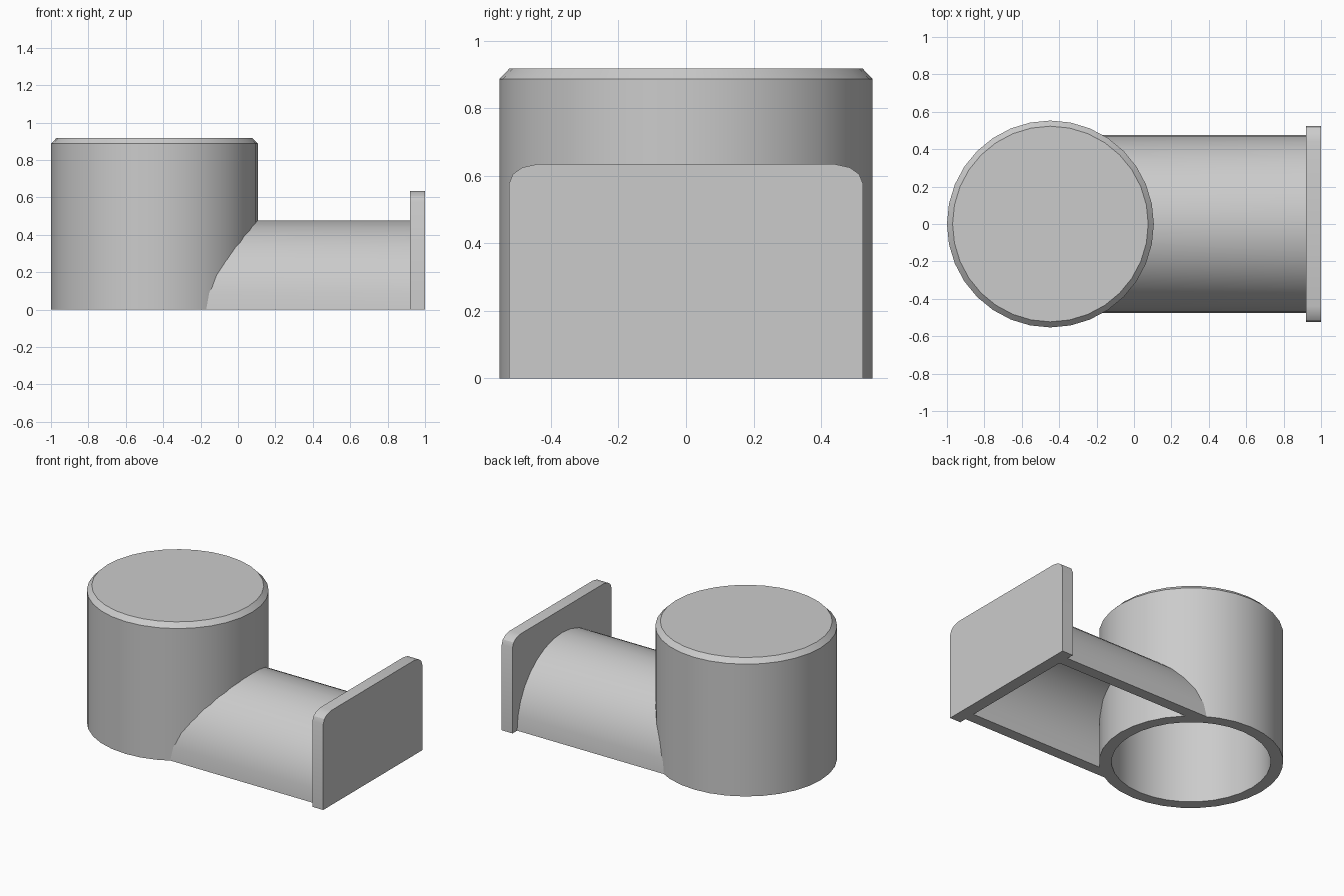
import bpy, bmesh
from math import sin, cos, pi, sqrt, radians

if "Cube" in bpy.data.objects:
    bpy.data.objects.remove(bpy.data.objects["Cube"])

SEGMENTS = 32
DRUM_X, DRUM_R = -0.447, 0.553
WALL = 0.075
TUNNEL_R = 0.476
PLATE_X = 0.92

grey = bpy.data.materials.new("plain grey")
grey.use_nodes = True
grey.diffuse_color = (0.6, 0.6, 0.6, 1)
grey.node_tree.nodes["Principled BSDF"].inputs["Base Color"].default_value = (0.6, 0.6, 0.6, 1)


def finish(name, bm, smooth=True):
    bmesh.ops.recalc_face_normals(bm, faces=bm.faces)
    mesh = bpy.data.meshes.new(name)
    bm.to_mesh(mesh)
    bm.free()
    mesh.materials.append(grey)
    obj = bpy.data.objects.new(name, mesh)
    bpy.context.collection.objects.link(obj)
    if smooth:
        bpy.ops.object.select_all(action="DESELECT")
        obj.select_set(True)
        bpy.context.view_layer.objects.active = obj
        bpy.ops.object.shade_smooth_by_angle(angle=radians(30))
    return obj


def bridge(bm, loop_a, loop_b):
    n = len(loop_a)
    for i in range(n):
        j = (i + 1) % n
        bm.faces.new((loop_a[i], loop_a[j], loop_b[j], loop_b[i]))


# Drum: hollow cup, open below, with a chamfered lid
profile = [
    (DRUM_R - WALL, 0.843), (DRUM_R - WALL, 0),
    (DRUM_R, 0), (DRUM_R, 0.887), (DRUM_R - 0.03, 0.918),
]
bm = bmesh.new()
angles = [2 * pi * k / SEGMENTS for k in range(SEGMENTS)]
rings = [[bm.verts.new((DRUM_X + r * cos(a), r * sin(a), z)) for a in angles]
         for r, z in profile]
for lower, upper in zip(rings, rings[1:]):
    bridge(bm, lower, upper)
bm.faces.new(rings[0])
bm.faces.new(rings[-1])
finish("drum", bm)

# Tunnel: half-round shell whose near end follows the drum wall
bm = bmesh.new()
half = SEGMENTS // 2
embed_r = DRUM_R - 0.013


def arch(radius, at_plate):
    verts = []
    for k in range(half + 1):
        y, z = radius * cos(pi * k / half), radius * sin(pi * k / half)
        x = PLATE_X if at_plate else DRUM_X + sqrt(embed_r ** 2 - y ** 2)
        verts.append(bm.verts.new((x, y, z)))
    return verts


loops = [arch(TUNNEL_R, False), arch(TUNNEL_R, True),
         arch(TUNNEL_R - WALL, True), arch(TUNNEL_R - WALL, False)]
for k in range(half):
    bridge(bm, [loop[k] for loop in loops], [loop[k + 1] for loop in loops])
for end in (0, half):
    bm.faces.new([loop[end] for loop in loops])
finish("tunnel", bm)

# End plate: upright slab with softened upper corners
corner = [(0.525, 0), (0.525, 0.575), (0.513, 0.605), (0.485, 0.625), (0.44, 0.635)]
outline = corner + [(-y, z) for y, z in reversed(corner)]
bm = bmesh.new()
inner, outer = [[bm.verts.new((x, y, z)) for y, z in outline] for x in (PLATE_X, 1)]
bridge(bm, inner, outer)
bm.faces.new(inner)
bm.faces.new(outer)
finish("end_plate", bm)
